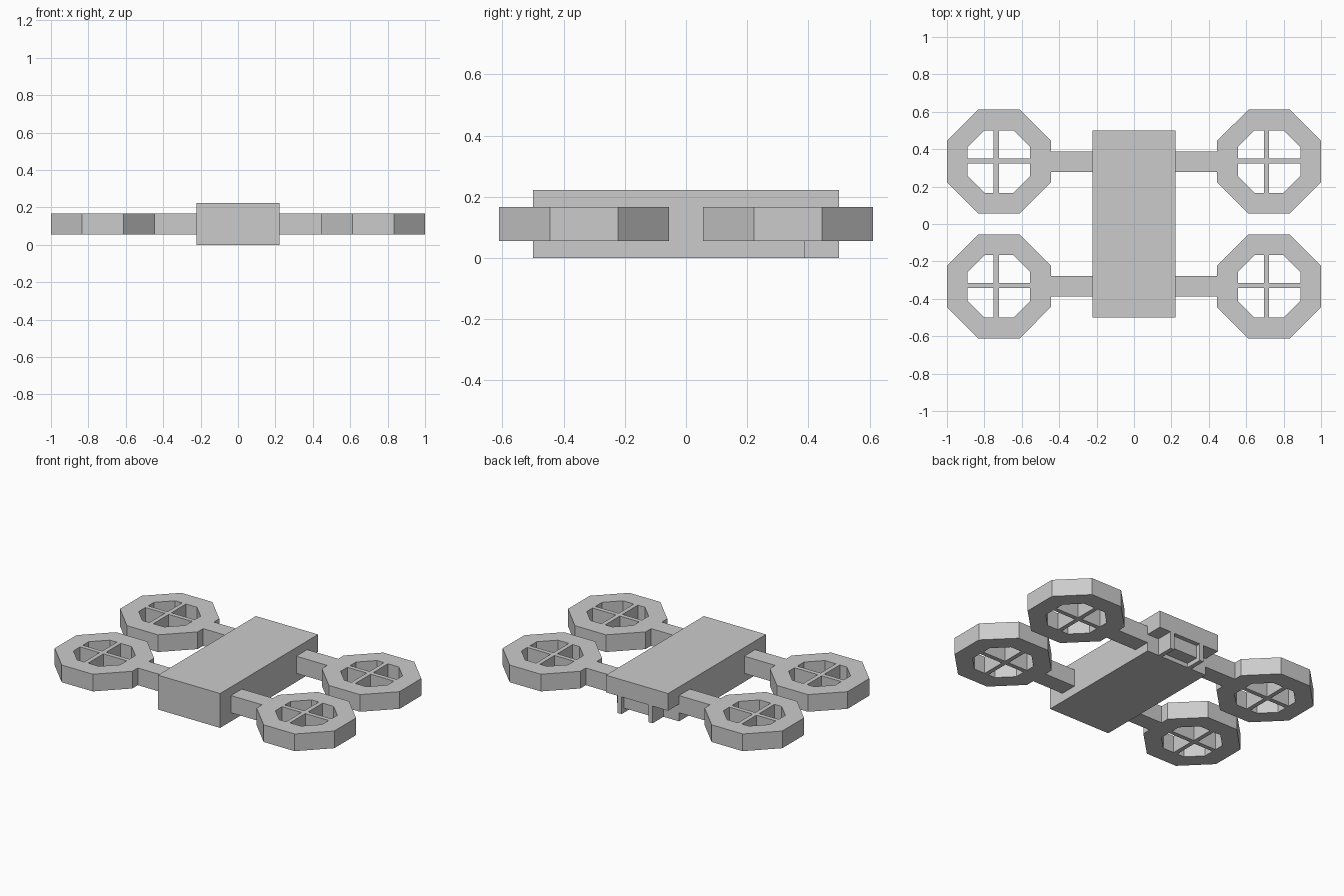
import bpy
import bmesh

if "Cube" in bpy.data.objects:
    bpy.data.objects.remove(bpy.data.objects["Cube"])

U = 1 / 18            # modelling grid unit
Z0, Z1 = U, 3 * U     # bottom and top of arms and rotor guards


def mesh_object(name, bm):
    bmesh.ops.recalc_face_normals(bm, faces=bm.faces)
    mesh = bpy.data.meshes.new(name)
    bm.to_mesh(mesh)
    bm.free()
    obj = bpy.data.objects.new(name, mesh)
    bpy.context.collection.objects.link(obj)
    return obj


def extrude_profile(name, points, axis, lo, hi):
    """Extrude a 2D profile along x (points are y,z) or z (points are x,y)."""
    bm = bmesh.new()
    place = (lambda a, b: (lo, a, b)) if axis == 'x' else (lambda a, b: (a, b, lo))
    face = bm.faces.new([bm.verts.new(place(a, b)) for a, b in points])
    out = bmesh.ops.extrude_face_region(bm, geom=[face])
    verts = [g for g in out['geom'] if isinstance(g, bmesh.types.BMVert)]
    d = hi - lo
    bmesh.ops.translate(bm, verts=verts, vec=(d, 0, 0) if axis == 'x' else (0, 0, d))
    return mesh_object(name, bm)


def box(name, x0, x1, y0, y1, z0, z1):
    pts = [(x0, y0), (x1, y0), (x1, y1), (x0, y1)]
    return extrude_profile(name, pts, 'z', z0, z1)


def octagon(cx, cy, r, flat):
    pts = [(r, -flat), (r, flat), (flat, r), (-flat, r),
           (-r, flat), (-r, -flat), (-flat, -r), (flat, -r)]
    return [(cx + x, cy + y) for x, y in pts]


def guard_ring(name, cx, cy):
    bm = bmesh.new()
    outer, inner = octagon(cx, cy, 5 * U, 2 * U), octagon(cx, cy, 3 * U, 0.078)
    loops = [[bm.verts.new((x, y, z)) for x, y in pts]
             for pts, z in ((outer, Z0), (outer, Z1), (inner, Z1), (inner, Z0))]
    for k in range(4):
        a, b = loops[k], loops[(k + 1) % 4]
        for i in range(8):
            j = (i + 1) % 8
            bm.faces.new((a[i], a[j], b[j], b[i]))
    return mesh_object(name, bm)


# Body with a raised underside at the back end
extrude_profile("body", [(-0.5, 0), (7 * U, 0), (7 * U, 2 * U), (0.5, 2 * U),
                         (0.5, 4 * U), (-0.5, 4 * U)], 'x', -4 * U, 4 * U)

# Bracket under the rear overhang: two posts and a recessed panel
box("bracket_post_right", 2 * U, 2.5 * U, 7 * U, 0.5, 0, 2 * U)
box("bracket_post_left", -2 * U, -1.5 * U, 7 * U, 0.5, 0, 2 * U)
box("bracket_panel", -1.5 * U, 2 * U, 7 * U, 8.5 * U, 0.5 * U, 2 * U)

# Four arms with octagonal rotor guards and cross bars
for sx, side in ((-1, "left"), (1, "right")):
    for sy, end in ((-1, "front"), (1, "back")):
        tag = f"{end}_{side}"
        cx, cy = sx * 13 * U, sy * 6 * U
        xa, xb = sorted((sx * 4 * U, sx * 8 * U))
        box(f"arm_{tag}", xa, xb, cy - U, cy + U, Z0, Z1)
        guard_ring(f"rotor_guard_{tag}", cx, cy)
        box(f"cross_bar_long_{tag}", cx - 0.5 * U, cx, cy - 3 * U, cy + 3 * U, Z0, Z1)
        box(f"cross_bar_wide_{tag}", cx - 3 * U, cx + 3 * U,
            cy - 0.01, cy + 0.018, Z0, Z1)
